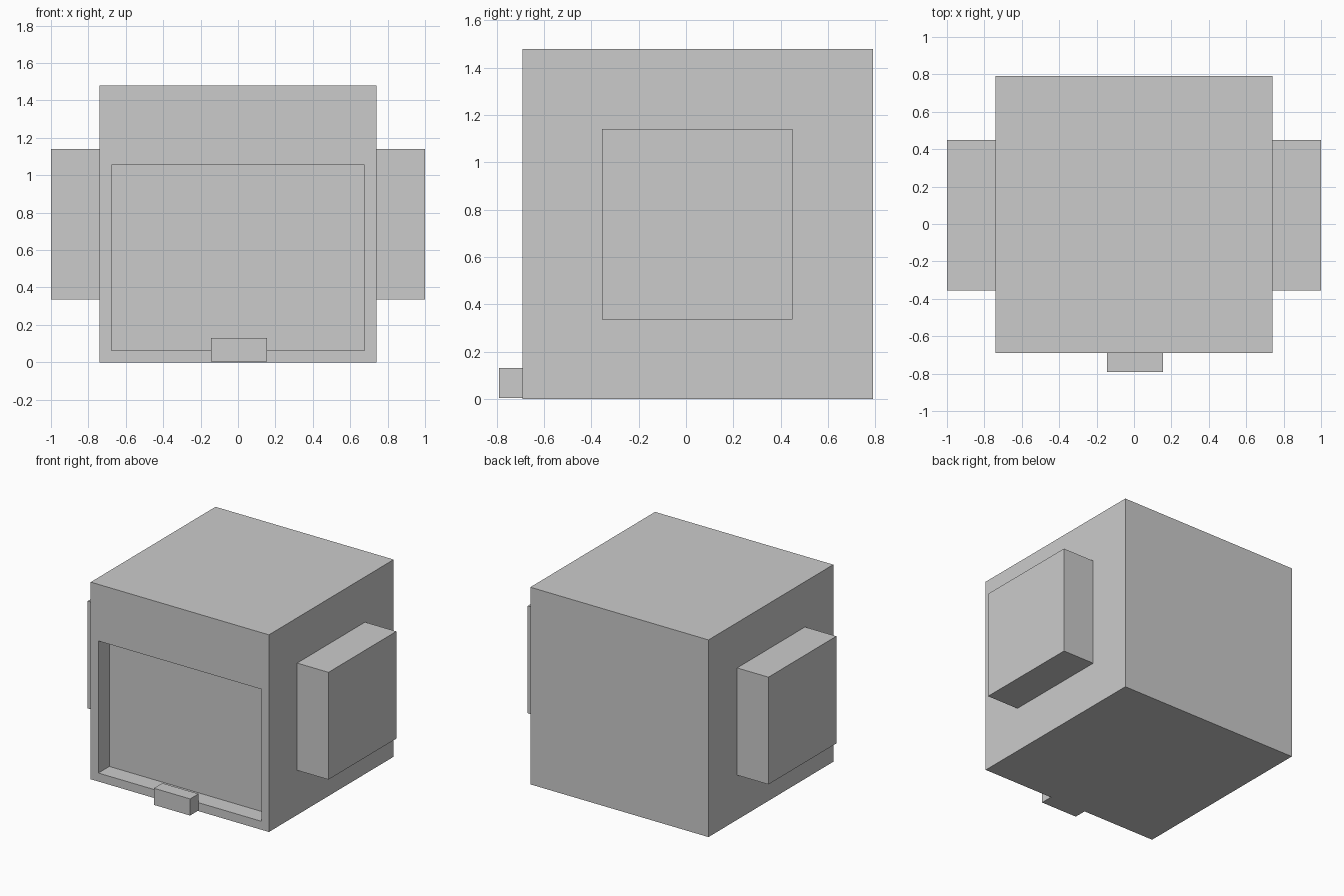
import bpy
import bmesh
from mathutils import Vector

default_cube = bpy.data.objects.get("Cube")
if default_cube:
    bpy.data.objects.remove(default_cube, do_unlink=True)

# Single plain grey
grey = bpy.data.materials.new("plain_grey")
grey.use_nodes = True
colour = (0.6, 0.6, 0.6, 1)
grey.diffuse_color = colour
grey.node_tree.nodes["Principled BSDF"].inputs["Base Color"].default_value = colour


def box(name, low, high, shape=None):
    """Flat-sided box between two corners, with an optional bmesh edit."""
    low, high = Vector(low), Vector(high)
    bm = bmesh.new()
    bmesh.ops.create_cube(bm, size=1)
    bmesh.ops.scale(bm, vec=high - low, verts=bm.verts)
    bmesh.ops.translate(bm, vec=(low + high) / 2, verts=bm.verts)
    if shape:
        shape(bm)
    mesh = bpy.data.meshes.new(name)
    bm.to_mesh(mesh)
    bm.free()
    mesh.materials.append(grey)
    obj = bpy.data.objects.new(name, mesh)
    bpy.context.collection.objects.link(obj)
    return obj


def front_recess(bm):
    """Sink a shallow window into the front face."""
    bm.normal_update()
    panel = min(bm.faces, key=lambda f: f.calc_center_median().y)
    bmesh.ops.inset_individual(bm, faces=[panel], thickness=0.09)
    for v in panel.verts:
        if v.co.z > 1:
            v.co.z = 1.055
    panel = bmesh.ops.extrude_discrete_faces(bm, faces=[panel])["faces"][0]
    bmesh.ops.translate(bm, vec=(0, 0.13, 0), verts=panel.verts)
    bmesh.ops.recalc_face_normals(bm, faces=bm.faces)


# Main cube with the sunken front panel
box("body", (-0.74, -0.69, 0), (0.74, 0.79, 1.48), front_recess)

# Square block on each side
for side, x_low, x_high in (("left", 0.74, 1), ("right", -1, -0.74)):
    box(side + "_side_block", (x_low, -0.355, 0.335), (x_high, 0.45, 1.14))

# Small tab at the foot of the front
box("front_tab", (-0.145, -0.79, 0.005), (0.155, -0.69, 0.13))
